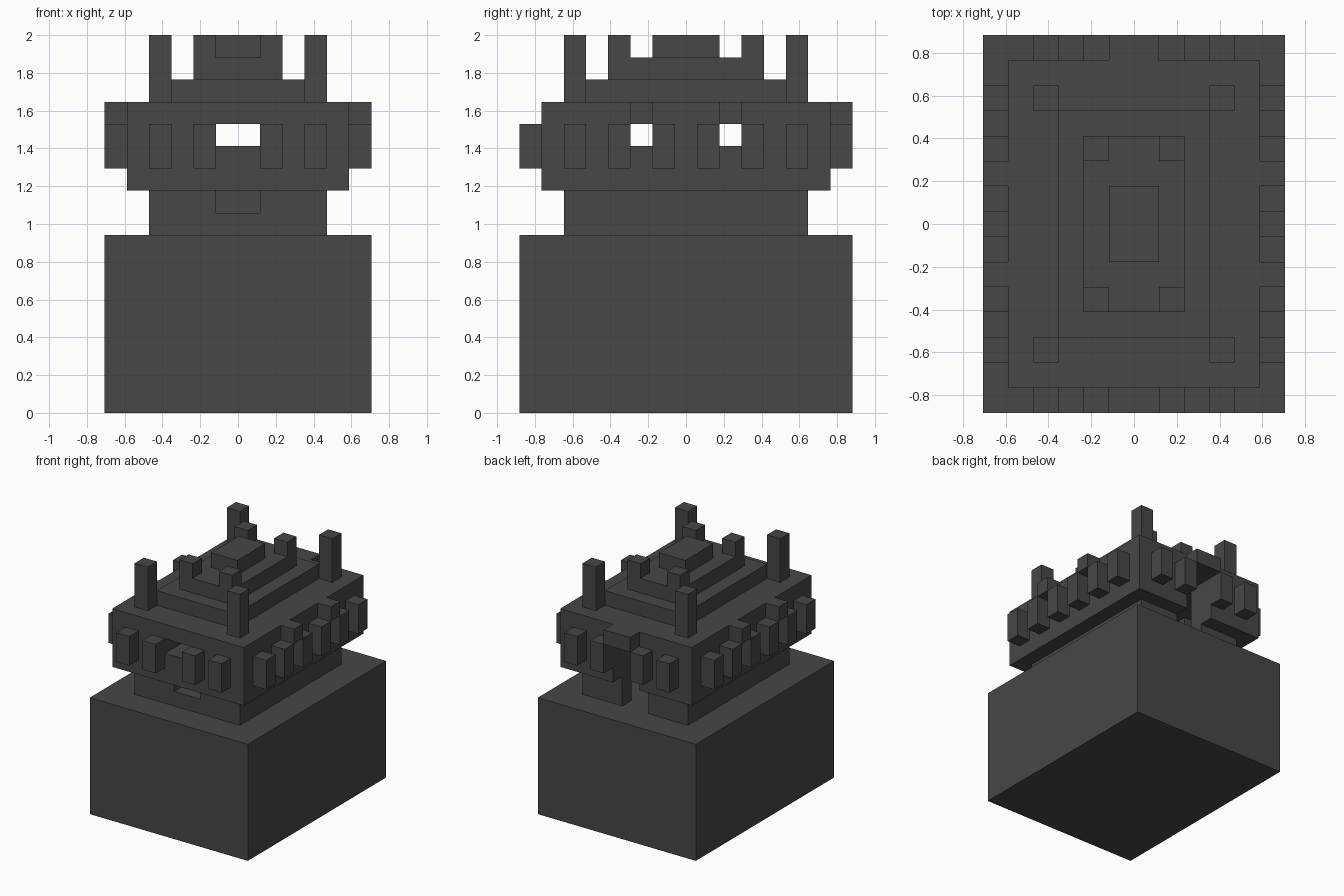
import bpy
import bmesh

if "Cube" in bpy.data.objects:
    bpy.data.objects.remove(bpy.data.objects["Cube"], do_unlink=True)

U = 2 / 17  # one block; the model is 12 x 15 x 17 blocks

stone = bpy.data.materials.new("dark_stone")
stone.use_nodes = True
colour = (0.063, 0.061, 0.068, 1)
stone.diffuse_color = colour
stone.node_tree.nodes["Principled BSDF"].inputs["Base Color"].default_value = colour


def blocks(name, *boxes):
    """One object made of boxes given as (x0, x1), (y0, y1), (z0, z1) in blocks."""
    bm = bmesh.new()
    for spans in boxes:
        verts = bmesh.ops.create_cube(bm, size=1)["verts"]
        for v in verts:
            for axis, (low, high) in enumerate(spans):
                v.co[axis] = U * (high if v.co[axis] > 0 else low)
    mesh = bpy.data.meshes.new(name)
    bm.to_mesh(mesh)
    bm.free()
    mesh.materials.append(stone)
    obj = bpy.data.objects.new(name, mesh)
    bpy.context.collection.objects.link(obj)
    return obj


def centred(x, y, z0, z1):
    return (-x, x), (-y, y), (z0, z1)


def carve(target, *boxes):
    """Cut each box out of the target."""
    for box in boxes:
        cutter = blocks("cutter", box)
        cutter.hide_render = True
        mod = target.modifiers.new("opening", "BOOLEAN")
        mod.operation = "DIFFERENCE"
        mod.solver = "EXACT"
        mod.object = cutter
        bpy.context.view_layer.objects.active = target
        bpy.ops.object.modifier_apply(modifier=mod.name)
        bpy.data.objects.remove(cutter, do_unlink=True)


def span(start, side):
    """One-block span on either side of the centre."""
    return (start, start + 1) if side > 0 else (-start - 1, -start)


SIDES = (-1, 1)

# Solid plinth
blocks("plinth", centred(6, 7.5, 0, 8))

# Lower and upper storeys share one hollow room and a back doorway
room = centred(3, 4.5, 7, 13)
doorway = (-1, 1), (4, 8), (7, 13)
lower = blocks("lower_storey", centred(4, 5.5, 8, 10))
carve(lower, room, doorway, ((-1, 1), (-6, -4), (9, 11)))

upper = blocks("upper_storey", centred(5, 6.5, 10, 14))
carve(upper, room, doorway, ((-1, 1), (-8, -4), (12, 13)))
for side in SIDES:
    carve(upper, ((-6, 6), sorted((side * 1.5, side * 2.5)), (12, 13)))

# Low block behind the front slot
blocks("inner_hearth", ((-1, 1), (-4.5, -3.5), (8, 11)))

# Studs around the upper storey
blocks("front_and_back_studs", *[
    (span(x, sx), span(6.5, sy), (11, 13))
    for x in (1, 3) for sx in SIDES for sy in SIDES])
blocks("side_studs", *[
    (span(5, sx), span(y, sy), (11, 13))
    for y in (0.5, 2.5, 4.5) for sx in SIDES for sy in SIDES])

# Lintels above the side windows and the back door
blocks("window_lintels", *[
    (span(5, sx), span(1.5, sy), (13, 14)) for sx in SIDES for sy in SIDES])
blocks("door_lintel", ((-1, 1), (6.5, 7.5), (13, 14)))

# Stepped roof with corner posts
blocks("lower_roof_step", centred(3, 4.5, 14, 15))
blocks("upper_roof_step", centred(2, 3.5, 15, 16))
blocks("roof_cap", centred(1, 1.5, 16, 17))
blocks("tall_corner_posts", *[
    (span(3, sx), span(4.5, sy), (14, 17)) for sx in SIDES for sy in SIDES])
blocks("short_corner_posts", *[
    (span(1, sx), span(2.5, sy), (16, 17)) for sx in SIDES for sy in SIDES])
